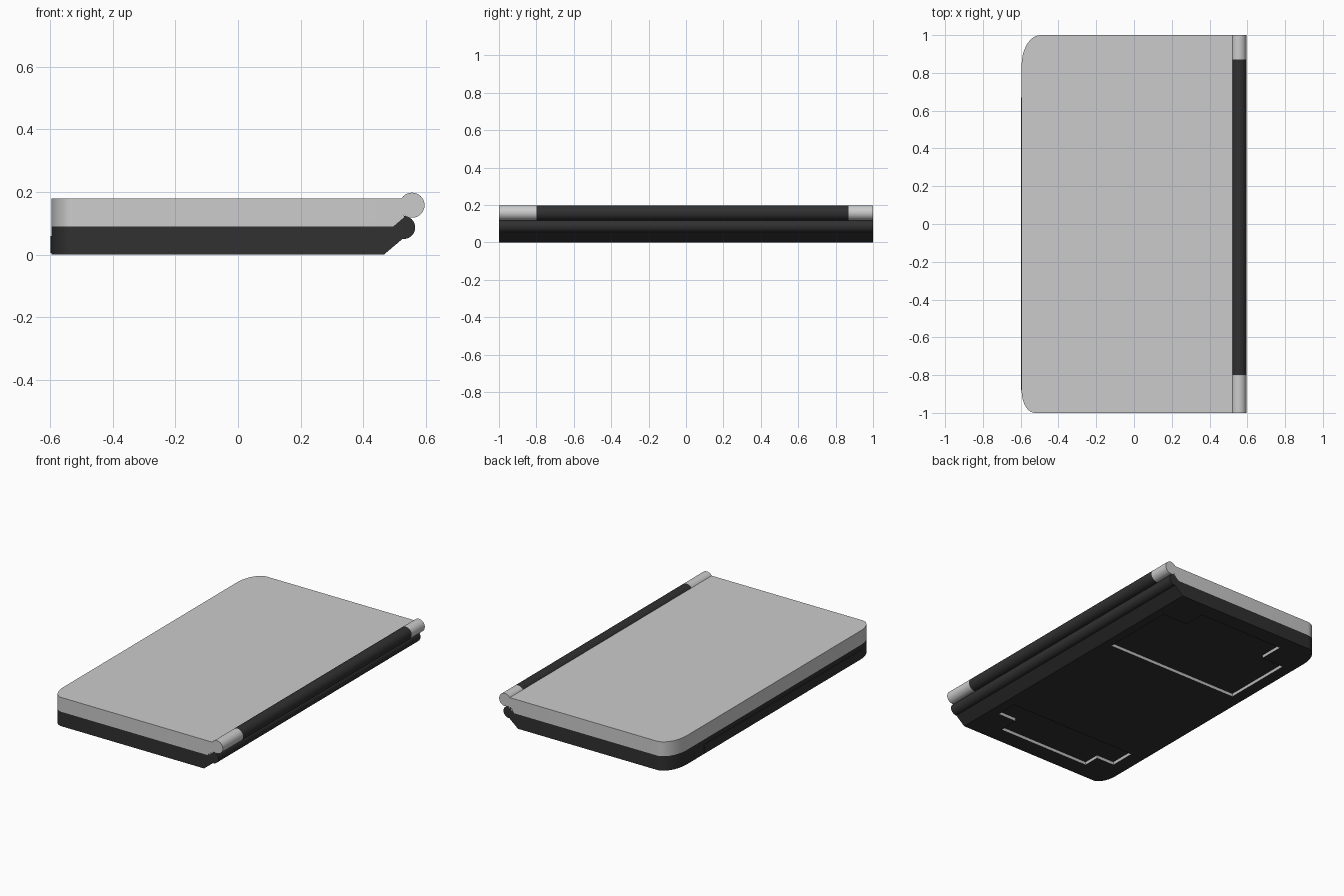
import bpy, bmesh, math

if "Cube" in bpy.data.objects:
    bpy.data.objects.remove(bpy.data.objects["Cube"])

dark = bpy.data.materials.new("dark_plastic")
dark.diffuse_color = (0.03, 0.03, 0.03, 1)
dark.use_nodes = True
dark.node_tree.nodes["Principled BSDF"].inputs["Base Color"].default_value = dark.diffuse_color
light = bpy.data.materials.new("light_edge")
light.diffuse_color = (0.5, 0.5, 0.5, 1)
light.use_nodes = True
light.node_tree.nodes["Principled BSDF"].inputs["Base Color"].default_value = light.diffuse_color


def finish(name, bm, mats):
    bmesh.ops.recalc_face_normals(bm, faces=bm.faces)
    me = bpy.data.meshes.new(name)
    bm.to_mesh(me)
    bm.free()
    ob = bpy.data.objects.new(name, me)
    bpy.context.collection.objects.link(ob)
    for m in mats:
        me.materials.append(m)
    return ob


def smooth(ob):
    bpy.ops.object.select_all(action='DESELECT')
    ob.select_set(True)
    bpy.context.view_layer.objects.active = ob
    bpy.ops.object.shade_smooth_by_angle(angle=math.radians(30))


def loft(name, layers, mats=()):
    """Join stacked outlines [(z, [(x, y), ...]), ...] into a solid."""
    bm = bmesh.new()
    rings = [[bm.verts.new((x, y, z)) for x, y in pts] for z, pts in layers]
    for a, b in zip(rings, rings[1:]):
        for i in range(len(a)):
            j = (i + 1) % len(a)
            bm.faces.new((a[i], a[j], b[j], b[i]))
    bm.faces.new(rings[0])
    bm.faces.new(rings[-1])
    return finish(name, bm, mats)


def outline(xr, xl=-0.595, n=10):
    """Slab outline with elliptical corners on the opening side."""
    pts = [(xr, -1), (xr, 1)]
    rx, ry = 0.10, 0.16
    for i in range(n + 1):
        t = math.pi / 2 * i / n
        pts.append((xl + rx - rx * math.sin(t), 1 - ry + ry * math.cos(t)))
    rx, ry = 0.07, 0.12
    for i in range(n + 1):
        t = math.pi / 2 * i / n
        pts.append((xl + rx - rx * math.cos(t), -1 + ry - ry * math.sin(t)))
    return pts


def barrel(name, x, z, r, y0, y1, mats=()):
    circle = [(x + r * math.cos(2 * math.pi * i / 32), z + r * math.sin(2 * math.pi * i / 32))
              for i in range(32)]
    bm = bmesh.new()
    ends = [[bm.verts.new((px, y, pz)) for px, pz in circle] for y in (y0, y1)]
    for i in range(32):
        j = (i + 1) % 32
        bm.faces.new((ends[0][i], ends[0][j], ends[1][j], ends[1][i]))
    for e in ends:
        bm.faces.new(e)
    smooth(finish(name, bm, mats))


# Lid, slanted underneath along the hinge
lid = loft("lid", [(0.09, outline(0.495)), (0.12, outline(0.53)), (0.18, outline(0.53))])
smooth(lid)

# Base, slanted along the hinge side
base = loft("base", [(0, outline(0.465)), (0.055, outline(0.53)), (0.09, outline(0.53))],
            [dark, light])

# Two stepped hatches recessed in the underside
hatches = {
    "large_hatch": [(.41, .28), (-.52, .28), (-.52, .74), (-.365, .74),
                    (-.365, .90), (.235, .90), (.235, .76), (.41, .76)],
    "small_hatch": [(.40, -.62), (.40, -.76), (.27, -.76), (.27, -.89),
                    (-.375, -.89), (-.375, -.785), (-.50, -.785), (-.50, -.62)],
}
for name, pts in hatches.items():
    cutter = loft(name + "_cutter", [(-0.05, pts), (0.02, pts)], [dark])
    cutter.hide_render = True
    mod = base.modifiers.new(name, 'BOOLEAN')
    mod.operation = 'DIFFERENCE'
    mod.solver = 'EXACT'
    mod.object = cutter
    bpy.context.view_layer.objects.active = base
    bpy.ops.object.modifier_apply(modifier=name)
    bpy.data.objects.remove(cutter)

# Light edges on the hatch recesses
for p in base.data.polygons:
    p.material_index = 1 if abs(p.normal.z) < 0.1 and p.center.z < 0.015 else 0
smooth(base)

# Hinge: rounded base edge, centre barrel and two lid knuckles
barrel("base_rear_roll", 0.528, 0.087, 0.037, -1, 1, [dark])
barrel("hinge_barrel", 0.555, 0.158, 0.04, -0.80, 0.87, [dark])
barrel("front_knuckle", 0.555, 0.158, 0.04, -1, -0.80)
barrel("rear_knuckle", 0.555, 0.158, 0.04, 0.87, 1)

# Thin strip along the opening edge of the base
loft("side_strip", [(z, [(-.598, -.88), (-.59, -.88), (-.59, .67), (-.598, .67)])
                    for z in (0.005, 0.06)], [dark])
